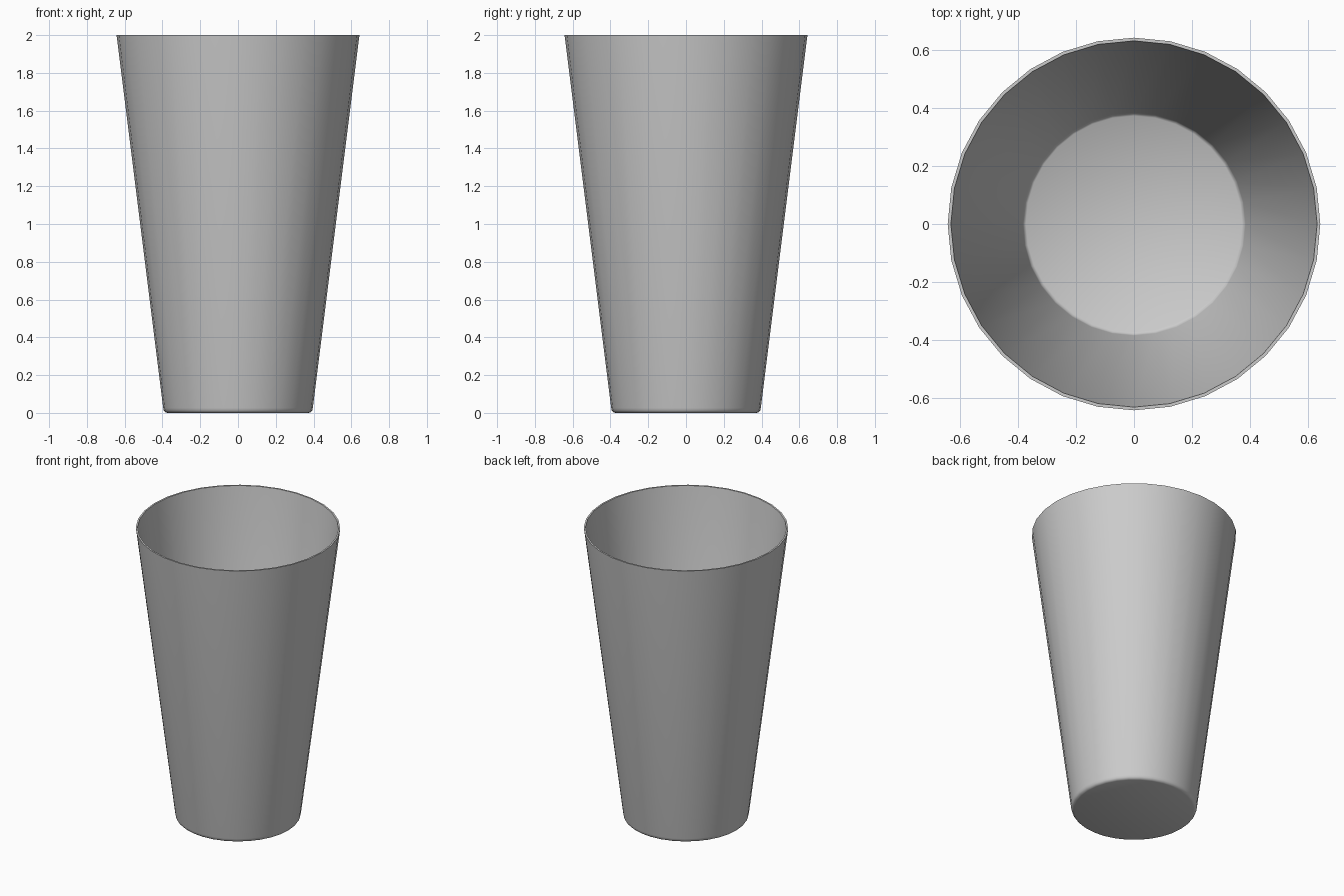
import bpy, bmesh, math

if "Cube" in bpy.data.objects:
    bpy.data.objects.remove(bpy.data.objects["Cube"])

SEGMENTS = 32

# Closed wall profile (radius, height): outer base, outer wall, rim, inner wall, inner floor
profile = [(0.375, 0.0), (0.386, 0.004), (0.393, 0.013), (0.396, 0.026),
           (0.643, 2.0), (0.632, 2.0),
           (0.385, 0.028), (0.381, 0.018), (0.373, 0.012)]

bm = bmesh.new()
rings = []
for r, z in profile:
    rings.append([bm.verts.new((r * math.cos(2 * math.pi * i / SEGMENTS),
                                r * math.sin(2 * math.pi * i / SEGMENTS), z))
                  for i in range(SEGMENTS)])

# Walls between successive rings
for a, b in zip(rings, rings[1:]):
    for i in range(SEGMENTS):
        j = (i + 1) % SEGMENTS
        bm.faces.new((a[i], a[j], b[j], b[i]))

# Underside and inner floor
bm.faces.new(rings[0][::-1])
bm.faces.new(rings[-1])

mesh = bpy.data.meshes.new("cup")
bm.to_mesh(mesh)
bm.free()
cup = bpy.data.objects.new("cup", mesh)
bpy.context.collection.objects.link(cup)

# Smooth walls with a crisp rim
bpy.context.view_layer.objects.active = cup
cup.select_set(True)
bpy.ops.object.shade_smooth_by_angle(angle=math.radians(40))
